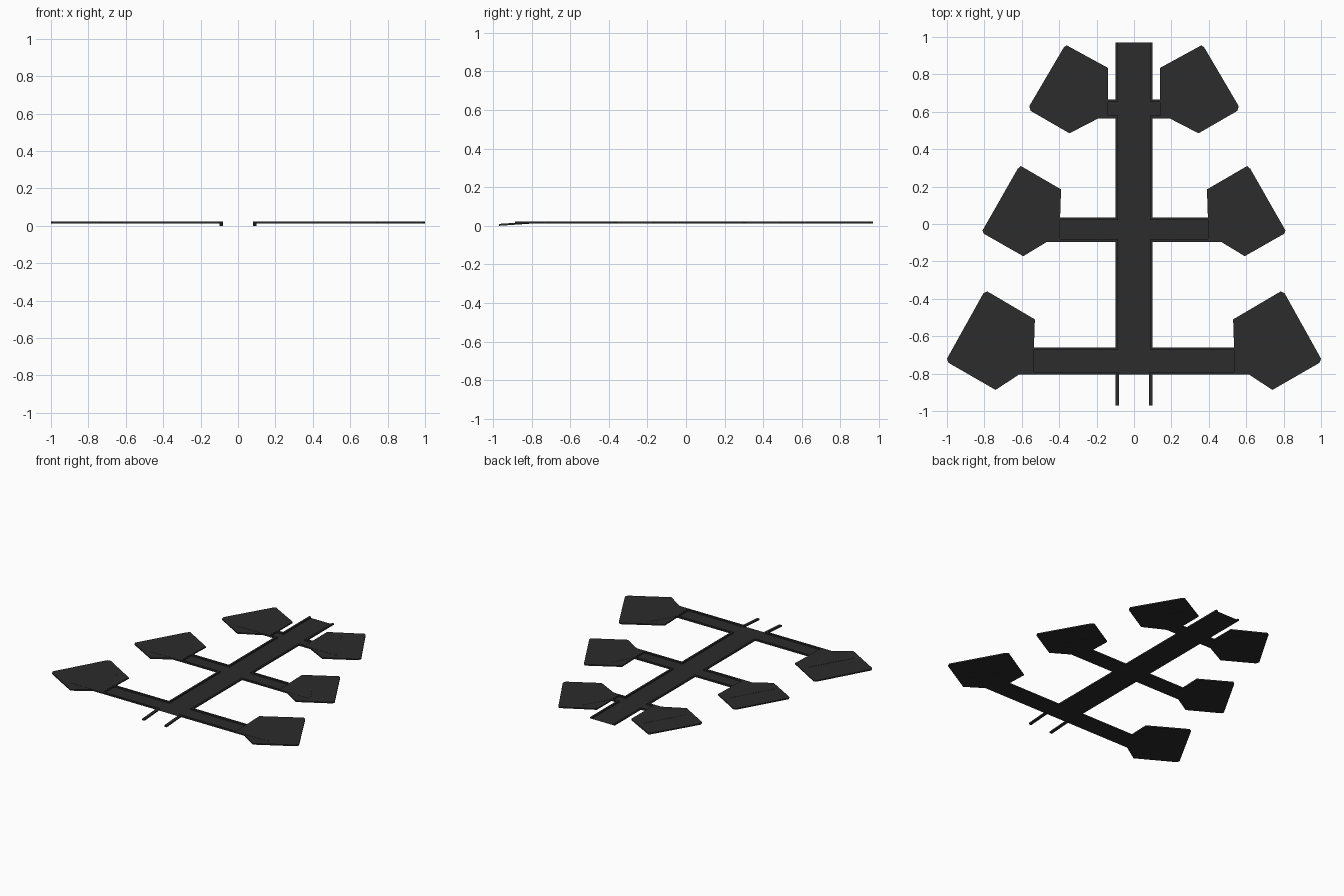
import bpy, bmesh

if "Cube" in bpy.data.objects:
    bpy.data.objects.remove(bpy.data.objects["Cube"])

LOW, HIGH = 0.013, 0.023      # underside level, raised edge level
KERB = 0.014                  # kerb width

dark = bpy.data.materials.new("dark_tarmac")
dark.diffuse_color = (0.025, 0.025, 0.025, 1)
dark.use_nodes = True
dark.node_tree.nodes["Principled BSDF"].inputs["Base Color"].default_value = dark.diffuse_color


def finish(name, bm):
    bmesh.ops.recalc_face_normals(bm, faces=bm.faces)
    me = bpy.data.meshes.new(name)
    bm.to_mesh(me)
    bm.free()
    me.materials.append(dark)
    ob = bpy.data.objects.new(name, me)
    bpy.context.collection.objects.link(ob)
    return ob


def add_slab(bm, pts, z0, z1=None):
    """Flat outline at z0, extruded up to z1 when given."""
    f = bm.faces.new([bm.verts.new((x, y, z0)) for x, y in pts])
    if z1 is not None:
        r = bmesh.ops.extrude_face_region(bm, geom=[f], use_keep_orig=True)
        for v in r["geom"]:
            if isinstance(v, bmesh.types.BMVert):
                v.co.z = z1


def rect(x0, x1, y0, y1):
    return [(x0, y0), (x1, y0), (x1, y1), (x0, y1)]


def mirror_x(ob):
    ob.modifiers.new("mirror", 'MIRROR').use_axis[0] = True


# Each branch: road bottom, road top, pad outline (after the road joins), apex and foot of the join
branches = {
    "back": (0.565, 0.665, 0.14,
             [(0.19, 0.565), (0.345, 0.485), (0.553, 0.605), (0.56, 0.63),
              (0.375, 0.945), (0.36, 0.955), (0.14, 0.835)], (0.25, 0.845), (0.405, 0.578)),
    "middle": (-0.095, 0.035, 0.395,
               [(0.465, -0.095), (0.592, -0.172), (0.803, -0.052), (0.81, -0.035),
                (0.622, 0.295), (0.605, 0.31), (0.39, 0.185)], (0.485, 0.195), (0.653, -0.108)),
    "front": (-0.805, -0.66, 0.535,
              [(0.615, -0.805), (0.74, -0.887), (0.992, -0.742), (1.0, -0.72),
               (0.805, -0.37), (0.785, -0.36), (0.53, -0.51)], (0.635, -0.495), (0.81, -0.808)),
}

# Central runway strip: a thin sheet with open ends
bm = bmesh.new()
add_slab(bm, rect(-0.1, 0.1, -0.805, 0.97), LOW)
finish("central_strip", bm)

# Kerbs along the central strip, broken where the side roads join
bm = bmesh.new()
for y0, y1 in ((-0.66, -0.095), (0.035, 0.565), (0.665, 0.97)):
    add_slab(bm, rect(0.1 - KERB, 0.1, y0, y1), LOW, HIGH)
mirror_x(finish("central_kerbs", bm))

# Two prongs that dip to the ground in front
bm = bmesh.new()
add_slab(bm, rect(0.08, 0.1, -0.97, -0.795), 0.0, 0.01)
for v in bm.verts:
    if v.co.y > -0.9:
        v.co.z += LOW - 0.001
mirror_x(finish("front_prongs", bm))

for name, (y0, y1, xin, pad, apex, foot) in branches.items():
    # Side road sheet
    bm = bmesh.new()
    add_slab(bm, rect(0.1, xin + 0.03, y0, y1), LOW)
    mirror_x(finish(name + "_side_road", bm))

    # Road kerbs
    bm = bmesh.new()
    add_slab(bm, rect(0.1 - KERB, pad[0][0], y0, y0 + KERB), LOW, HIGH)
    add_slab(bm, rect(0.1 - KERB, xin + 0.02, y1 - KERB, y1), LOW, HIGH)
    mirror_x(finish(name + "_road_kerbs", bm))

    # Parking pad
    bm = bmesh.new()
    add_slab(bm, pad + [(xin, y1), (xin, y0)], LOW, HIGH - 0.001)
    mirror_x(finish(name + "_parking_pad", bm))

    # Triangular junction panel on the pad
    bm = bmesh.new()
    slope = (foot[0] - apex[0]) / (apex[1] - foot[1])
    xt = max(xin, apex[0] - slope * (apex[1] - y1))
    add_slab(bm, [(xt, y0 + 0.002), (foot[0], y0 + 0.002), apex, (xt, y1)], LOW - 0.0005, HIGH)
    mirror_x(finish(name + "_junction_panel", bm))
